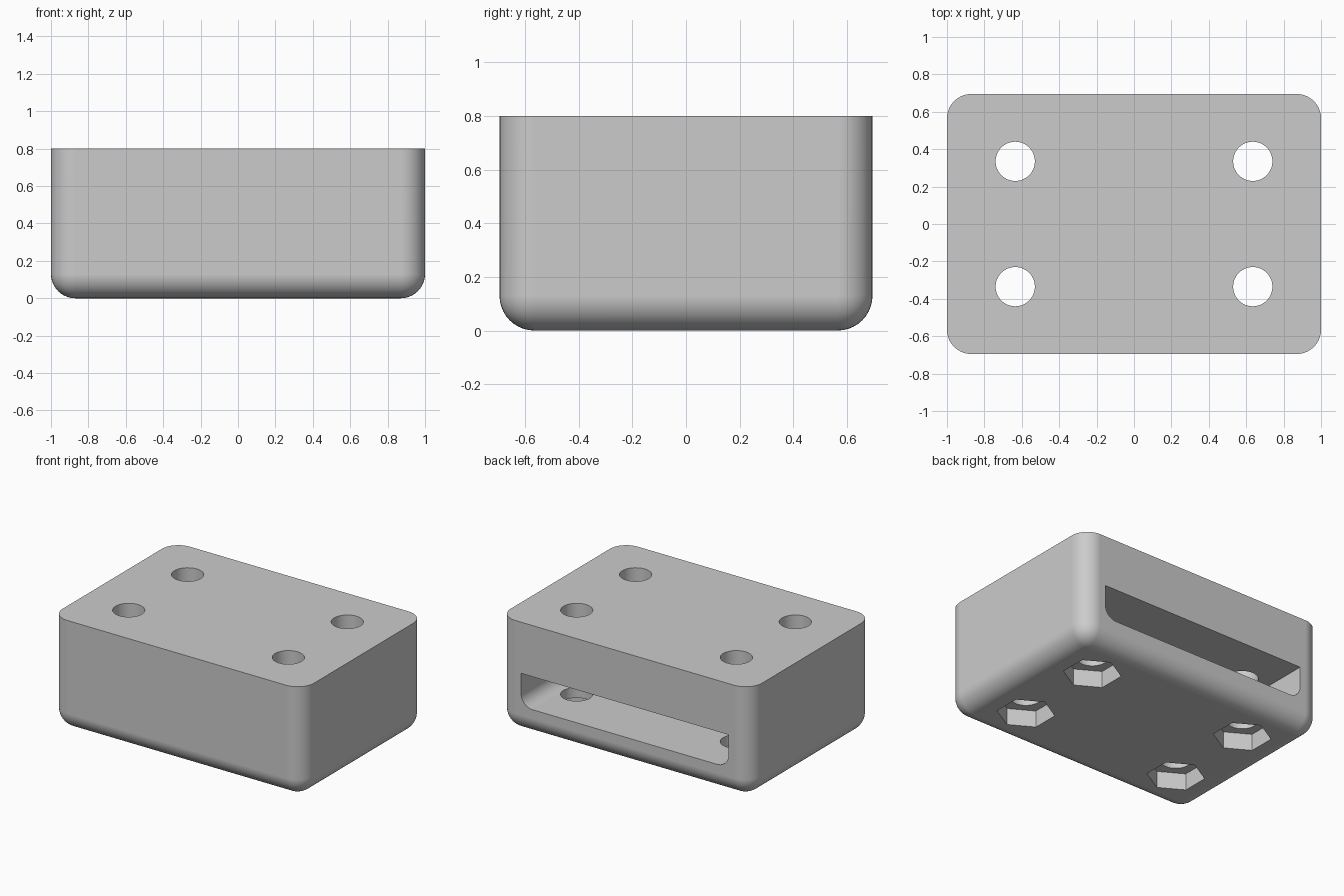
import bpy
import bmesh
from math import pi
from mathutils import Matrix, Vector

if "Cube" in bpy.data.objects:
    bpy.data.objects.remove(bpy.data.objects["Cube"])

W, D, H = 1.0, 0.695, 0.8          # half width, half depth, height
HOLE_X, HOLE_Y = 0.635, 0.335

gray = bpy.data.materials.new("plain gray")
gray.use_nodes = True
gray.diffuse_color = (0.6, 0.6, 0.6, 1)
gray.node_tree.nodes["Principled BSDF"].inputs["Base Color"].default_value = (0.6, 0.6, 0.6, 1)


def finish(name, bm):
    mesh = bpy.data.meshes.new(name)
    bm.to_mesh(mesh)
    bm.free()
    mesh.materials.append(gray)
    obj = bpy.data.objects.new(name, mesh)
    bpy.context.collection.objects.link(obj)
    return obj


def rounded_box(name, low, high, radius, is_round):
    """Box whose edges with midpoints accepted by is_round are filleted."""
    low, high = Vector(low), Vector(high)
    size, mid = high - low, (low + high) / 2
    bm = bmesh.new()
    bmesh.ops.create_cube(bm, size=1, matrix=Matrix.Translation(mid) @ Matrix.Diagonal((*size, 1)))
    edges = [e for e in bm.edges if is_round((e.verts[0].co + e.verts[1].co) / 2 - mid)]
    bmesh.ops.bevel(bm, geom=edges, offset=radius, segments=10, profile=0.5, affect='EDGES')
    return finish(name, bm)


def prism(name, sides, radius, x, y, z0, z1, turn=0):
    bm = bmesh.new()
    place = Matrix.Translation((x, y, (z0 + z1) / 2)) @ Matrix.Rotation(turn, 4, 'Z')
    bmesh.ops.create_cone(bm, cap_ends=True, segments=sides, radius1=radius,
                          radius2=radius, depth=z1 - z0, matrix=place)
    return finish(name, bm)


# Block: every edge rounded except around the flat top
block = rounded_box("block", (-W, -D, 0), (W, D, H), 0.13, lambda m: m.z < 0.1)

# Pocket open at the back: rounded floor and inner corners, flat ceiling
cutters = [rounded_box("pocket_cutter", (-0.825, -0.52, 0.195), (0.825, D + 0.3, 0.432), 0.09,
                       lambda m: m.z < 0.01 and m.y < 0.1 and (m.z < -0.01 or m.y < -0.1))]

# Screw holes with hexagonal nut recesses underneath
for x in (-HOLE_X, HOLE_X):
    for y in (-HOLE_Y, HOLE_Y):
        cutters.append(prism("screw_hole_cutter", 48, 0.105, x, y, -0.1, H + 0.1))
        cutters.append(prism("nut_recess_cutter", 6, 0.19, x, y, -0.1, 0.12))

# Make sure one hexagon corner points to the back
for c in cutters:
    if c.name.startswith("nut"):
        tip = max(v.co.y for v in c.data.vertices) - sum(v.co.y for v in c.data.vertices) / 12
        if tip < 0.18:
            mid = sum((v.co for v in c.data.vertices), Vector()) / 12
            c.data.transform(Matrix.Translation(mid) @ Matrix.Rotation(pi / 6, 4, 'Z')
                             @ Matrix.Translation(-mid))

bpy.ops.object.select_all(action='DESELECT')
bpy.context.view_layer.objects.active = block
block.select_set(True)
for c in cutters:
    c.hide_render = True
    cut = block.modifiers.new("cut", 'BOOLEAN')
    cut.operation, cut.solver, cut.object = 'DIFFERENCE', 'EXACT', c
    bpy.ops.object.modifier_apply(modifier=cut.name)
    bpy.data.objects.remove(c)

# Smooth fillets and hole walls, crisp corners
bpy.ops.object.shade_smooth_by_angle(angle=pi / 6)
weighted = block.modifiers.new("weighted_normals", 'WEIGHTED_NORMAL')
weighted.keep_sharp = True
